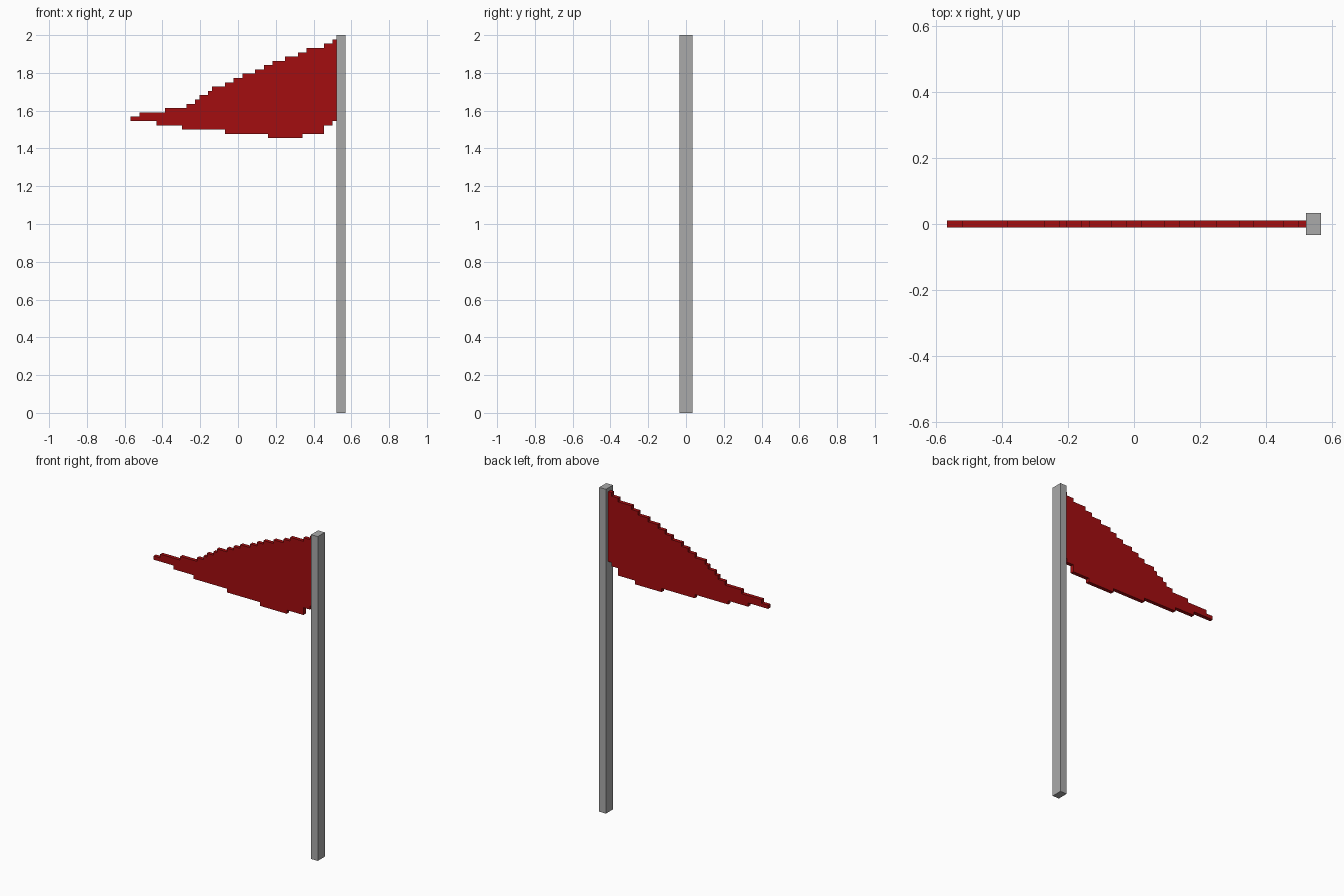
import bpy, bmesh

if "Cube" in bpy.data.objects:
    bpy.data.objects.remove(bpy.data.objects["Cube"])

U = 2 / 88            # one grid cell
X0 = -25 * U          # left tip of the flag


def material(name, rgb):
    m = bpy.data.materials.new(name)
    m.diffuse_color = (*rgb, 1)
    m.use_nodes = True
    m.node_tree.nodes["Principled BSDF"].inputs["Base Color"].default_value = m.diffuse_color
    return m


def prism(name, outline, depth, mat):
    """Extrude an x-z outline (in cells) along y, centred on y = 0."""
    bm = bmesh.new()
    face = bm.faces.new([bm.verts.new((X0 + x * U, -depth * U / 2, z * U)) for x, z in outline])
    ext = bmesh.ops.extrude_face_region(bm, geom=[face])
    verts = [g for g in ext["geom"] if isinstance(g, bmesh.types.BMVert)]
    bmesh.ops.translate(bm, verts=verts, vec=(0, depth * U, 0))
    bmesh.ops.recalc_face_normals(bm, faces=bm.faces)
    me = bpy.data.meshes.new(name)
    bm.to_mesh(me)
    bm.free()
    me.materials.append(mat)
    ob = bpy.data.objects.new(name, me)
    bpy.context.collection.objects.link(ob)
    return ob


def stairs(starts, heights, end):
    """Stepped line from the start column and height of each step."""
    pts = []
    for a, b, h in zip(starts, starts[1:] + [end], heights):
        pts += [(a, h), (b, h)]
    return pts


red = material("flag red", (0.37, 0.004, 0.005))
grey = material("pole grey", (0.40, 0.40, 0.40))

# Pole: square-edged post
prism("pole", [(48, 0), (50, 0), (50, 88), (48, 88)], 3, grey)

# Pennant: stepped upper and lower edges
top = stairs([0, 2, 8, 13, 15, 16, 18, 19, 22, 24, 26, 29, 31, 33, 36, 39, 41, 45, 47],
             range(69, 88), 48)
bottom = stairs([0, 6, 12, 22, 32, 40, 45, 47], [68, 67, 66, 65, 64, 65, 67, 68], 48)
prism("flag", bottom + top[::-1], 1, red)
